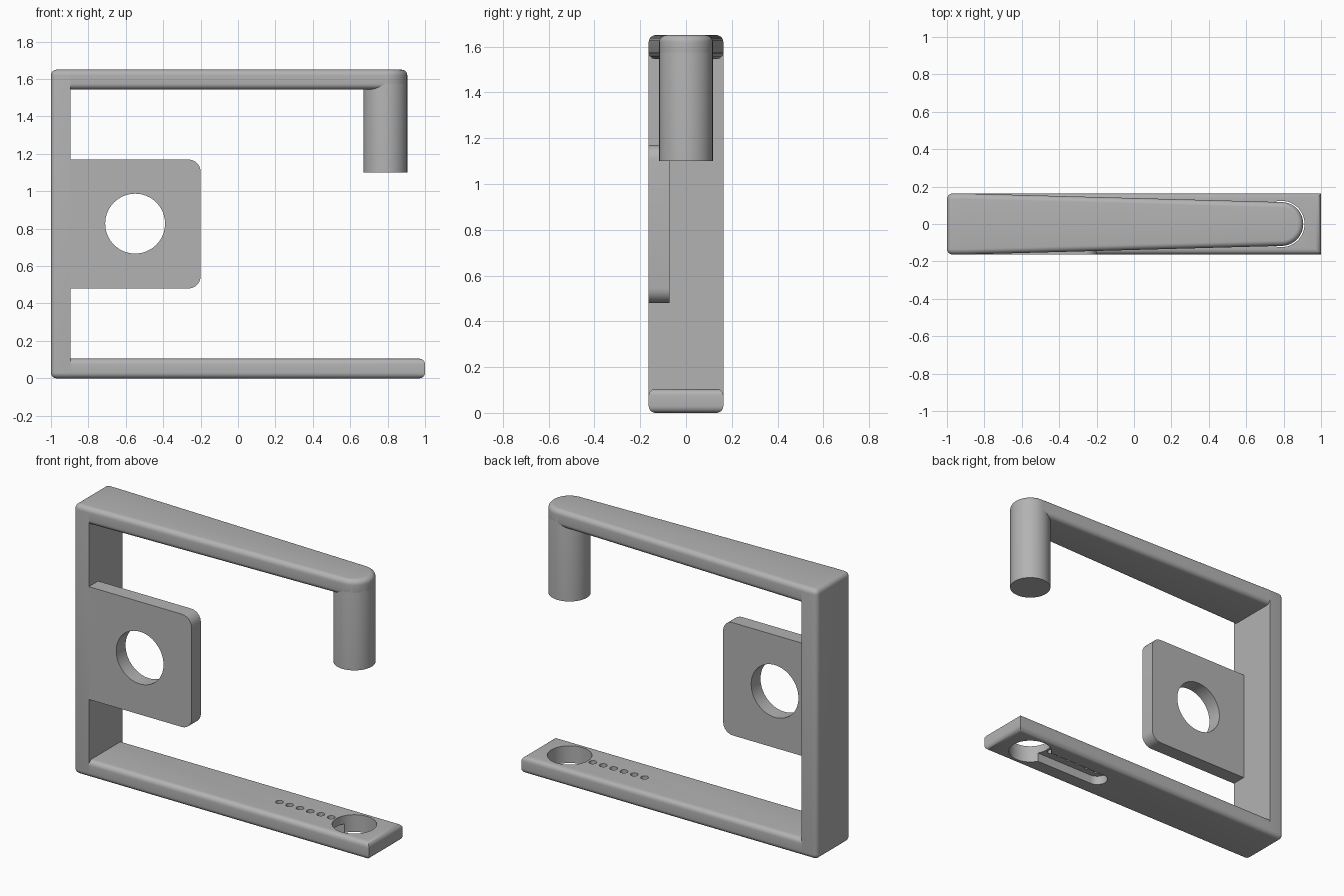
import bpy, bmesh, math

cube = bpy.data.objects.get("Cube")
if cube:
    bpy.data.objects.remove(cube, do_unlink=True)

grey = bpy.data.materials.new("plain grey")
grey.use_nodes = True
GREY = (0.45, 0.45, 0.45, 1)
grey.diffuse_color = GREY
grey.node_tree.nodes["Principled BSDF"].inputs["Base Color"].default_value = GREY

HALF = 0.163      # half depth of the frame
TOP = 1.65        # overall height
BAR = 0.105       # bar thickness
INNER = -1 + BAR  # inner face of the column
PIN_X, PIN_R = 0.788, 0.117


def near(a, b):
    return abs(a - b) < 1e-4


def prism(name, outline, z0, z1, round_edge=None, radius=0.03):
    """Extrude an xy outline, then round the edges picked by round_edge(a, b)."""
    bm = bmesh.new()
    base = bm.faces.new([bm.verts.new((x, y, z0)) for x, y in outline])
    grown = bmesh.ops.extrude_face_region(bm, geom=[base])["geom"]
    for v in grown:
        if isinstance(v, bmesh.types.BMVert):
            v.co.z = z1
    bmesh.ops.recalc_face_normals(bm, faces=bm.faces)
    if round_edge:
        picked = [e for e in bm.edges if round_edge(e.verts[0].co, e.verts[1].co)]
        bmesh.ops.bevel(bm, geom=picked, offset=radius, segments=6,
                        profile=0.5, affect='EDGES', clamp_overlap=True)
    mesh = bpy.data.meshes.new(name)
    bm.to_mesh(mesh)
    bm.free()
    ob = bpy.data.objects.new(name, mesh)
    bpy.context.collection.objects.link(ob)
    mesh.materials.append(grey)
    return ob


def box(x0, x1, y0, y1):
    return [(x0, y0), (x1, y0), (x1, y1), (x0, y1)]


def arc(cx, cy, r, start, end, n):
    return [(cx + r * math.cos(start + (end - start) * i / n),
             cy + r * math.sin(start + (end - start) * i / n)) for i in range(n + 1)]


def circle(cx, cy, r, n=48):
    return arc(cx, cy, r, 0, 2 * math.pi, n)[:-1]


def select(ob):
    bpy.ops.object.select_all(action='DESELECT')
    ob.select_set(True)
    bpy.context.view_layer.objects.active = ob


def cut(ob, cutter):
    mod = ob.modifiers.new("cut", 'BOOLEAN')
    mod.operation = 'DIFFERENCE'
    mod.solver = 'EXACT'
    mod.object = cutter
    select(ob)
    bpy.ops.object.modifier_apply(modifier=mod.name)
    bpy.data.objects.remove(cutter, do_unlink=True)


# Column: only the edges away from the inner face are rounded
column = prism("column", box(-1, INNER, -HALF, HALF), 0, TOP,
               lambda a, b: not (near(a.x, INNER) and near(b.x, INNER)))

# Base bar: long edges and the level edges of the free end are rounded
base_bar = prism("base_bar", box(INNER, 1, -HALF, HALF), 0, BAR,
                 lambda a, b: near(a.z, b.z) and not (near(a.x, INNER) and near(b.x, INNER)))

# Socket, slot under the bar and the row of small holes
cut(base_bar, prism("socket_cutter", circle(PIN_X, 0, 0.124), -0.1, 0.2))
slot = (arc(0.28, 0, 0.06, math.pi / 2, 3 * math.pi / 2, 16)
        + [(PIN_X, -0.06), (PIN_X, 0.06)])
cut(base_bar, prism("slot_cutter", slot, -0.1, 0.055))
for i in range(6):
    cut(base_bar, prism("hole_cutter", circle(0.28 + 0.07 * i, 0, 0.022, 20), 0.02, 0.2))

# Tapering top arm with a round end
arm_outline = ([(INNER, HALF), (INNER, -HALF)]
               + arc(PIN_X, 0, PIN_R, -math.pi / 2, math.pi / 2, 32))
top_arm = prism("top_arm", arm_outline, TOP - BAR, TOP,
                lambda a, b: near(a.z, b.z) and not (near(a.x, INNER) and near(b.x, INNER)))

# Round pin hanging from the arm
pin = prism("hanging_pin", circle(PIN_X, 0, PIN_R, 64), 1.1, TOP,
            lambda a, b: near(a.z, TOP) and near(b.z, TOP))

# Side plate, drawn flat and then stood upright, flush with the front
plate = prism("side_plate", box(INNER, -0.2, 0.48, 1.17), 0.073, HALF,
              lambda a, b: near(a.x, -0.2) and near(a.x, b.x) and near(a.y, b.y), 0.065)
cut(plate, prism("plate_hole_cutter", circle(-0.55, 0.827, 0.16, 64), 0, 0.3))
select(plate)
plate.rotation_euler.x = math.pi / 2
bpy.ops.object.transform_apply(location=False, rotation=True, scale=False)

for ob in (column, base_bar, top_arm, pin, plate):
    select(ob)
    bpy.ops.object.shade_smooth_by_angle(angle=math.radians(35))
